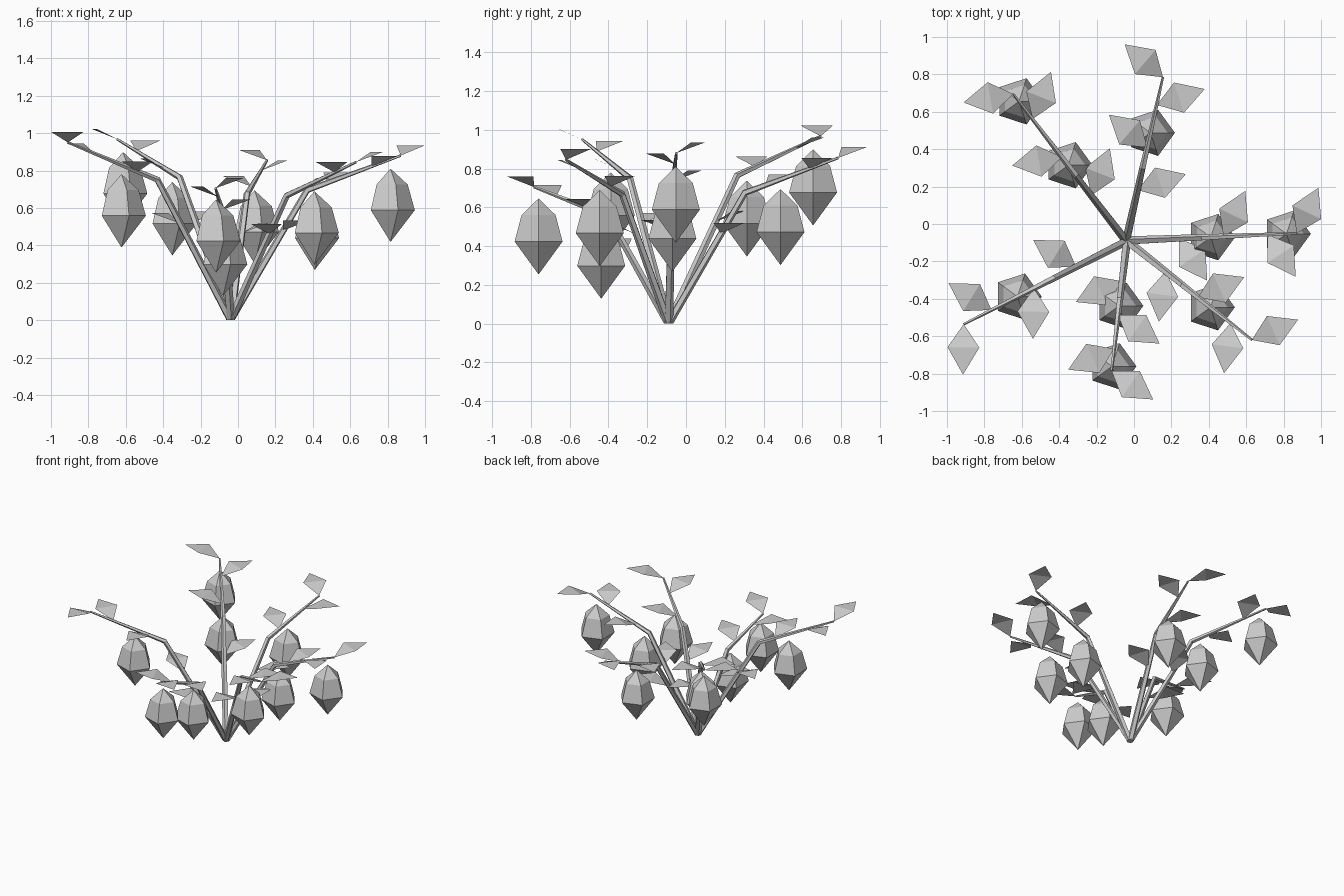
import bpy, bmesh, math
from mathutils import Vector

if "Cube" in bpy.data.objects:
    bpy.data.objects.remove(bpy.data.objects["Cube"])

mat = bpy.data.materials.new("light_grey")
mat.diffuse_color = (0.6, 0.6, 0.6, 1)
mat.use_nodes = True
mat.node_tree.nodes["Principled BSDF"].inputs["Base Color"].default_value = mat.diffuse_color

ROOT = Vector((-0.04, -0.09, 0))
BEND_T, BEND_Z = 0.45, 0.79      # where each stem kinks outward
# stem tip and the positions of its hanging pods along the stem
STEMS = [
    ((0.155, 0.785, 0.855), (0.66,)),
    ((-0.645, 0.695, 0.967), (0.95, 0.515)),
    ((-0.91, -0.535, 0.95), (0.67,)),
    ((-0.12, -0.785, 0.705), (0.965, 0.5)),
    ((0.63, -0.62, 0.845), (0.67,)),
    ((0.87, -0.05, 0.88), (0.94, 0.495)),
]
LEAVES = [(1.0, 62), (0.83, -59), (0.57, 62), (0.31, -59)]


def finish(bm, name, closed=True):
    if closed:
        bmesh.ops.recalc_face_normals(bm, faces=bm.faces)
    me = bpy.data.meshes.new(name)
    bm.to_mesh(me)
    bm.free()
    me.materials.append(mat)
    ob = bpy.data.objects.new(name, me)
    bpy.context.collection.objects.link(ob)


def point_on(tip, t):
    """Point on a stem at horizontal fraction t."""
    p = ROOT.lerp(tip, t)
    zb = BEND_Z * tip.z
    if t < BEND_T:
        p.z = zb * t / BEND_T
    else:
        p.z = zb + (tip.z - zb) * (t - BEND_T) / (1 - BEND_T)
    return p


def bridge(bm, a, b):
    n = len(a)
    for i in range(n):
        bm.faces.new((a[i], a[(i + 1) % n], b[(i + 1) % n], b[i]))


def stem(tip, name, n=5):
    bm = bmesh.new()
    side = Vector((-(tip - ROOT).y, (tip - ROOT).x, 0)).normalized()
    pts = [point_on(tip, t) for t in (0, BEND_T, 1)]
    d1, d2 = (pts[1] - pts[0]).normalized(), (pts[2] - pts[1]).normalized()
    # base ring lies flat on the ground
    axes = [Vector((0, 0, 1)), (d1 + d2).normalized(), d2]
    rings = []
    for p, d, r in zip(pts, axes, (0.024, 0.018, 0.007)):
        up = side.cross(d)
        rings.append([bm.verts.new(p + r * (side * math.cos(a) + up * math.sin(a)))
                      for a in (math.tau * i / n for i in range(n))])
    bridge(bm, rings[0], rings[1])
    bridge(bm, rings[1], rings[2])
    bm.faces.new(rings[0])
    bm.faces.new(rings[2])
    finish(bm, name)


def pod(apex, name, n=5):
    bm = bmesh.new()
    top = bm.verts.new(apex)
    bottom = bm.verts.new(apex - Vector((0, 0, 0.392)))
    rings = [[bm.verts.new(apex + Vector((r * math.cos(a), r * math.sin(a), z)))
              for a in (math.tau * i / n for i in range(n))]
             for r, z in ((0.092, -0.085), (0.13, -0.222))]
    bridge(bm, *rings)
    for i in range(n):
        j = (i + 1) % n
        bm.faces.new((top, rings[0][i], rings[0][j]))
        bm.faces.new((bottom, rings[1][j], rings[1][i]))
    finish(bm, name)


def leaf(base, ang, name):
    """Kite: rising inner triangle, level outer triangle."""
    bm = bmesh.new()
    d = Vector((math.cos(ang), math.sin(ang), 0))
    s = Vector((-d.y, d.x, 0))
    up = Vector((0, 0, 0.055))
    b, r, t, l = [bm.verts.new(base + v) for v in (
        Vector(), d * 0.125 - s * 0.085 + up, d * 0.27 + up, d * 0.125 + s * 0.085 + up)]
    bm.faces.new((b, r, l))
    bm.faces.new((r, t, l))
    finish(bm, name, False)


for k, (tip, pods) in enumerate(STEMS, 1):
    tip = Vector(tip)
    heading = math.atan2(tip.y - ROOT.y, tip.x - ROOT.x)
    stem(tip, f"stem_{k}")
    for i, t in enumerate(pods, 1):
        pod(point_on(tip, t) - Vector((0, 0, 0.05)), f"pod_{k}_{i}")
    for i, (t, turn) in enumerate(LEAVES, 1):
        leaf(point_on(tip, t), heading + math.radians(turn), f"leaf_{k}_{i}")
